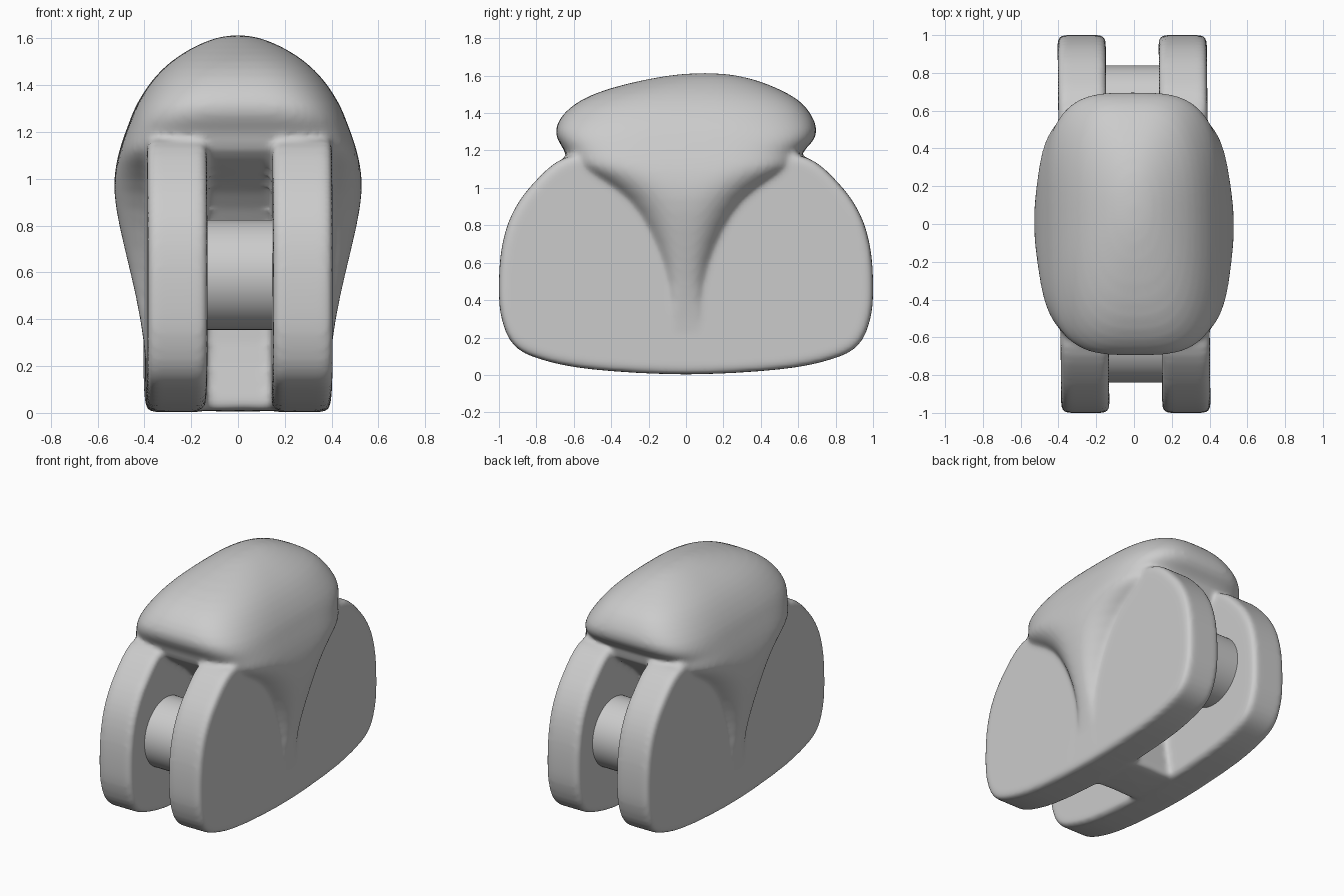
import bpy, bmesh, math

if "Cube" in bpy.data.objects:
    bpy.data.objects.remove(bpy.data.objects["Cube"], do_unlink=True)

grey = bpy.data.materials.new("plain_grey")
grey.use_nodes = True
colour = (0.6, 0.6, 0.6, 1)
grey.diffuse_color = colour
grey.node_tree.nodes["Principled BSDF"].inputs["Base Color"].default_value = colour

SKEW = 0.01  # the whole body leans slightly in plan


def make_object(name, bm):
    bmesh.ops.recalc_face_normals(bm, faces=bm.faces)
    mesh = bpy.data.meshes.new(name)
    bm.to_mesh(mesh)
    bm.free()
    mesh.materials.append(grey)
    obj = bpy.data.objects.new(name, mesh)
    bpy.context.collection.objects.link(obj)
    return obj


def select(*objs):
    bpy.ops.object.select_all(action='DESELECT')
    for o in objs:
        o.select_set(True)
    bpy.context.view_layer.objects.active = objs[0]


def smooth_loop(pts, steps=4):
    """Closed Catmull-Rom curve through the points."""
    out, n = [], len(pts)
    for i in range(n):
        p = [pts[(i + k - 1) % n] for k in range(4)]
        for s in range(steps):
            t = s / steps
            out.append(tuple(
                0.5 * (2 * b + (c - a) * t + (2 * a - 5 * b + 4 * c - d) * t ** 2
                       + (3 * b - a - 3 * c + d) * t ** 3)
                for a, b, c, d in zip(*p)))
    return out


# Side plates: rounded profile extruded across x
half = [(0, .003), (.5, .03), (.78, .085), (.92, .16), (.985, .3), (1, .47),
        (.985, .68), (.93, .86), (.82, 1.02), (.65, 1.16), (.4, 1.19), (0, 1.19)]
outline = smooth_loop(half + [(-y, z) for y, z in half[-2:0:-1]])


def side_plate(name, x0, x1):
    bm = bmesh.new()
    face = bm.faces.new([bm.verts.new((x0, y, z)) for y, z in outline])
    ext = bmesh.ops.extrude_face_region(bm, geom=[face])
    for v in ext["geom"]:
        if isinstance(v, bmesh.types.BMVert):
            v.co.x = x1
    obj = make_object(name, bm)
    bev = obj.modifiers.new("round", 'BEVEL')
    bev.width, bev.segments = 0.035, 3
    bev.angle_limit = math.radians(50)
    return obj


# Hood and central web: stacked rounded sections
# height, half width, front y, back y, squareness
levels = [(.005, .37, -.19, .19, 8), (.03, .385, -.19, .19, 8), (.2, .39, -.16, .16, 6),
          (.4, .415, -.13, .13, 3), (.6, .46, -.18, .18, 2.5), (.8, .51, -.27, .27, 2.5),
          (.95, .535, -.39, .39, 2.5), (1.05, .525, -.54, .54, 3), (1.12, .508, -.64, .63, 4),
          (1.19, .485, -.64, .61, 4), (1.24, .465, -.68, .68, 4), (1.31, .44, -.71, .71, 3.6),
          (1.4, .385, -.66, .67, 3.2), (1.47, .325, -.57, .61, 3), (1.53, .25, -.43, .5, 2.6),
          (1.585, .15, -.2, .36, 2.2), (1.615, .05, 0, .2, 2)]


def signed_pow(v, e):
    return math.copysign(abs(v) ** e, v)


def hood_body(count=48):
    bm = bmesh.new()
    rings = []
    for z, a, y0, y1, n in levels:
        ring = []
        for i in range(count):
            t = math.tau * (i + .5) / count
            x = a * signed_pow(math.cos(t), 2 / n)
            y = (y0 + y1) / 2 + (y1 - y0) / 2 * signed_pow(math.sin(t), 2 / n)
            ring.append(bm.verts.new((x, y, z)))
        rings.append(ring)
    for lo, hi in zip(rings, rings[1:]):
        for i in range(count):
            j = (i + 1) % count
            bm.faces.new((lo[i], lo[j], hi[j], hi[i]))
    bm.faces.new(rings[0][::-1])
    bm.faces.new(rings[-1])
    obj = make_object("body", bm)
    obj.modifiers.new("soften", 'SUBSURF').levels = 1
    return obj


# Melt the plates and hood into one body with soft seams
parts = [hood_body(), side_plate("left_plate", .14, .395), side_plate("right_plate", -.14, -.395)]
select(*parts)
bpy.ops.object.convert(target='MESH')
select(*parts)
bpy.ops.object.join()
body = bpy.context.view_layer.objects.active
remesh = body.modifiers.new("blend", 'REMESH')
remesh.mode = 'VOXEL'
remesh.voxel_size = 0.016
relax = body.modifiers.new("relax", 'SMOOTH')
relax.factor, relax.iterations = 0.5, 5
select(body)
bpy.ops.object.convert(target='MESH')
body = bpy.context.view_layer.objects.active
for v in body.data.vertices:
    v.co.x -= SKEW * v.co.y
body.data.materials.clear()
body.data.materials.append(grey)
for p in body.data.polygons:
    p.material_index = 0
select(body)
bpy.ops.object.shade_smooth()

# Rollers held between the plates at each end
for name, side in (("front_roller", -1), ("back_roller", 1)):
    bpy.ops.mesh.primitive_cylinder_add(vertices=64, radius=.235, depth=.34,
                                        location=(-SKEW * side * .6, side * .605, .59),
                                        rotation=(0, math.pi / 2, 0))
    roller = bpy.context.object
    roller.name = name
    roller.data.materials.append(grey)
    bpy.ops.object.shade_smooth_by_angle()
